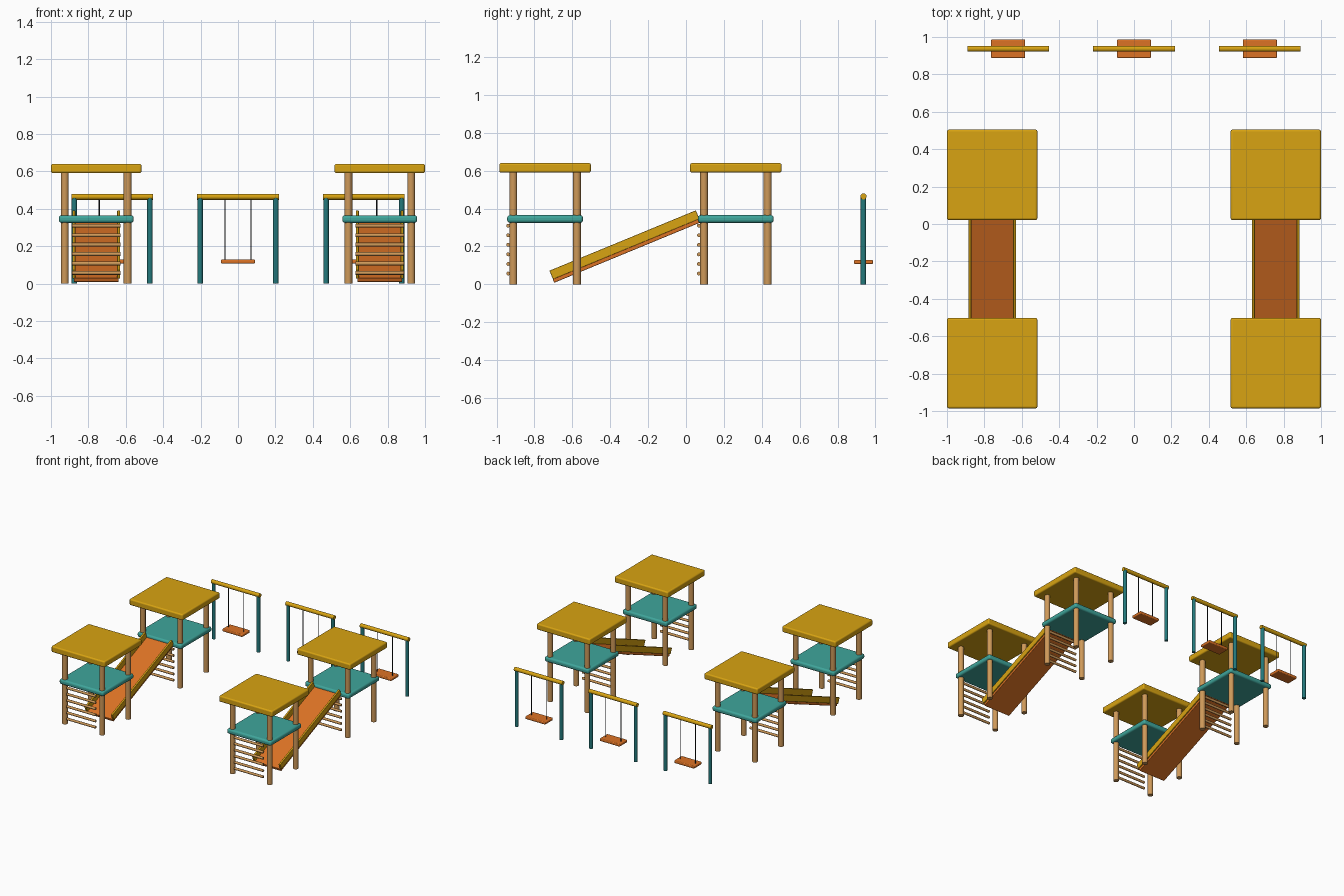
import bpy, math
from mathutils import Vector

if "Cube" in bpy.data.objects:
    bpy.data.objects.remove(bpy.data.objects["Cube"])


def material(name, rgb):
    m = bpy.data.materials.new(name)
    m.diffuse_color = (*rgb, 1)
    m.use_nodes = True
    m.node_tree.nodes["Principled BSDF"].inputs["Base Color"].default_value = m.diffuse_color
    return m


YELLOW = material("yellow", (0.69, 0.37, 0.006))
TEAL = material("teal", (0.05, 0.38, 0.33))
DARK_TEAL = material("dark teal", (0.017, 0.19, 0.20))
WOOD = material("wood", (0.62, 0.32, 0.10))
ORANGE = material("orange", (0.72, 0.17, 0.018))
ROPE = material("dark rope", (0.015, 0.018, 0.022))


def finish(name, mat):
    ob = bpy.context.object
    ob.name = name
    ob.data.materials.append(mat)
    bpy.ops.object.shade_smooth_by_angle(angle=math.radians(40))
    return ob


def box(name, centre, size, mat, bevel=0.0, tilt=0.0):
    bpy.ops.mesh.primitive_cube_add(size=1, location=centre)
    ob = bpy.context.object
    ob.scale = size
    bpy.ops.object.transform_apply(location=False, rotation=False, scale=True)
    ob.rotation_euler.x = tilt
    if bevel:
        mod = ob.modifiers.new("rounded edges", 'BEVEL')
        mod.width = bevel
        mod.segments = 3
    return finish(name, mat)


def rod(name, a, b, radius, mat, sides=16):
    a, b = Vector(a), Vector(b)
    d = b - a
    bpy.ops.mesh.primitive_cylinder_add(
        vertices=sides, radius=radius, depth=d.length, location=(a + b) / 2,
        rotation=d.to_track_quat('Z', 'Y').to_euler())
    return finish(name, mat)


def tower(x, y):
    box("roof", (x, y, 0.615), (0.483, 0.483, 0.05), YELLOW, 0.01)
    box("deck", (x, y, 0.345), (0.40, 0.40, 0.04), TEAL, 0.014)
    for sx in (-1, 1):
        for sy in (-1, 1):
            px, py = x + sx * 0.168, y + sy * 0.168
            rod("tower_post", (px, py, 0), (px, py, 0.60), 0.021, WOOD)
    # climbing rungs on the front side
    for i in range(6):
        z = 0.057 + i * 0.0505
        rod("ladder_rung", (x - 0.13, y - 0.195, z), (x + 0.13, y - 0.195, z),
            0.01, WOOD, 12)


def slide(x, y):
    # chute descends towards the front, with a raised rail on each side
    tilt = math.radians(22.4)
    normal = Vector((0, -math.sin(tilt), math.cos(tilt)))
    mid = Vector((x, y - 0.579, 0.1865))
    box("slide_chute", mid - normal * 0.009, (0.24, 0.838, 0.022), ORANGE, 0.003, tilt)
    for s in (-1, 1):
        box("slide_rail", mid + normal * 0.024 + Vector((s * 0.12, 0, 0)),
            (0.016, 0.836, 0.049), YELLOW, 0.003, tilt)


def swing(x, y):
    rod("swing_bar", (x - 0.218, y, 0.464), (x + 0.218, y, 0.464), 0.016, YELLOW)
    box("swing_seat", (x, y, 0.118), (0.182, 0.1, 0.022), ORANGE, 0.006)
    for s in (-1, 1):
        rod("swing_post", (x + s * 0.202, y, 0), (x + s * 0.202, y, 0.464),
            0.0145, DARK_TEAL)
        rod("swing_rope", (x + s * 0.069, y, 0.12), (x + s * 0.069, y, 0.464),
            0.003, ROPE, 8)


# two rows of towers, each joined by a slide
for side in (-1, 1):
    tx = side * 0.758
    tower(tx, -0.744)
    tower(tx, 0.263)
    slide(tx, 0.263)

# three swings along the back
for sx in (-0.673, 0, 0.673):
    swing(sx, 0.937)
